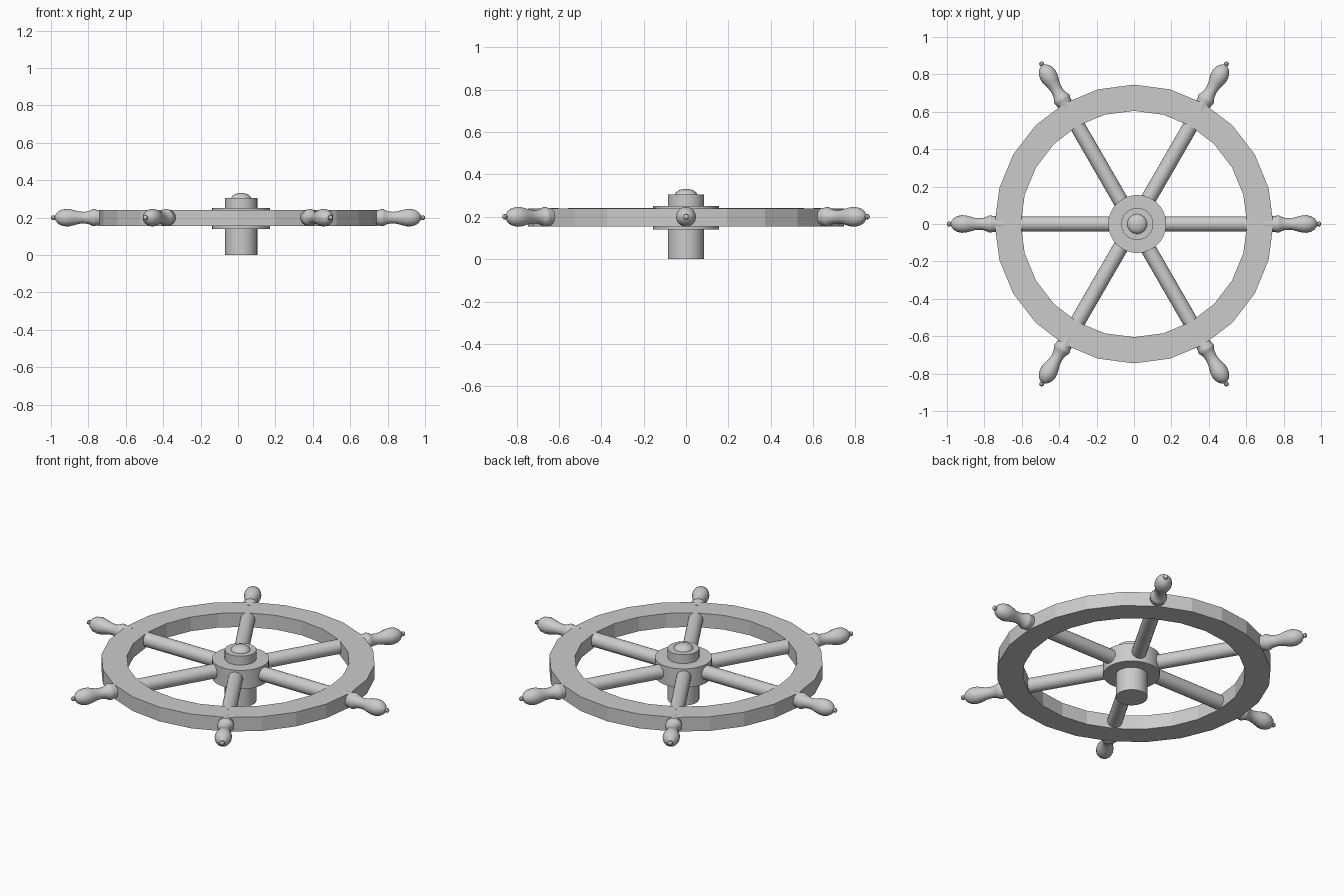
import bpy, bmesh, math
from mathutils import Matrix

if "Cube" in bpy.data.objects:
    bpy.data.objects.remove(bpy.data.objects["Cube"])

HUB_X = 0.017   # hub sits slightly off the rim centre
MID_Z = 0.20    # height of the spoke plane


def lathe(name, profile, sides, matrix=Matrix(), closed=False, smooth=True):
    """Revolve (radius, height) points around z; zero radius ends become poles."""
    bm = bmesh.new()
    rings = []
    for r, h in profile:
        if r == 0:
            rings.append([bm.verts.new((0, 0, h))] * sides)
        else:
            rings.append([bm.verts.new((r * math.cos(2 * math.pi * i / sides),
                                        r * math.sin(2 * math.pi * i / sides), h))
                          for i in range(sides)])
    pairs = list(zip(rings, rings[1:]))
    if closed:
        pairs.append((rings[-1], rings[0]))
    for a, b in pairs:
        for i in range(sides):
            j = (i + 1) % sides
            quad = list(dict.fromkeys((a[i], a[j], b[j], b[i])))
            bm.faces.new(quad)
    bmesh.ops.recalc_face_normals(bm, faces=bm.faces)
    bm.transform(matrix)
    mesh = bpy.data.meshes.new(name)
    bm.to_mesh(mesh)
    bm.free()
    obj = bpy.data.objects.new(name, mesh)
    bpy.context.collection.objects.link(obj)
    if smooth:
        bpy.ops.object.select_all(action='DESELECT')
        obj.select_set(True)
        bpy.context.view_layer.objects.active = obj
        bpy.ops.object.shade_smooth_by_angle(angle=math.radians(35))
    return obj


# faceted rim
lathe("rim", [(0.605, 0.155), (0.745, 0.155), (0.745, 0.24), (0.605, 0.24)],
      24, closed=True, smooth=False)

# hub drum, axle and domed cap
at_hub = Matrix.Translation((HUB_X, 0, 0))
lathe("hub", [(0, 0.14), (0.155, 0.14), (0.155, 0.252), (0, 0.252)], 32, at_hub)
lathe("axle", [(0, 0), (0.086, 0), (0.086, 0.305), (0, 0.305)], 32, at_hub)
dome = [(0.054 * math.cos(math.radians(a)), 0.30 + 0.032 * math.sin(math.radians(a)))
        for a in range(0, 90, 15)]
lathe("hub_cap", [(0, 0.30)] + dome + [(0, 0.332)], 24, at_hub)

# turned handle: collar, neck, bulb and small end knob
handle = [(0, 0.70), (0.042, 0.70), (0.042, 0.755), (0.046, 0.765), (0.046, 0.775),
          (0.040, 0.787), (0.034, 0.80), (0.031, 0.825), (0.033, 0.85),
          (0.040, 0.875), (0.046, 0.90), (0.047, 0.92), (0.042, 0.945),
          (0.030, 0.965), (0.014, 0.977), (0.009, 0.979), (0.013, 0.985),
          (0.012, 0.994), (0.006, 0.999), (0, 1.0)]

# six spokes with handles
for k in range(6):
    aim = (Matrix.Translation((0, 0, MID_Z)) @ Matrix.Rotation(k * math.pi / 3, 4, 'Z')
           @ Matrix.Rotation(math.pi / 2, 4, 'Y'))
    lathe(f"spoke_{k + 1}", [(0, 0.08), (0.041, 0.08), (0.041, 0.64), (0, 0.64)], 20, aim)
    lathe(f"handle_{k + 1}", handle, 20, aim)
